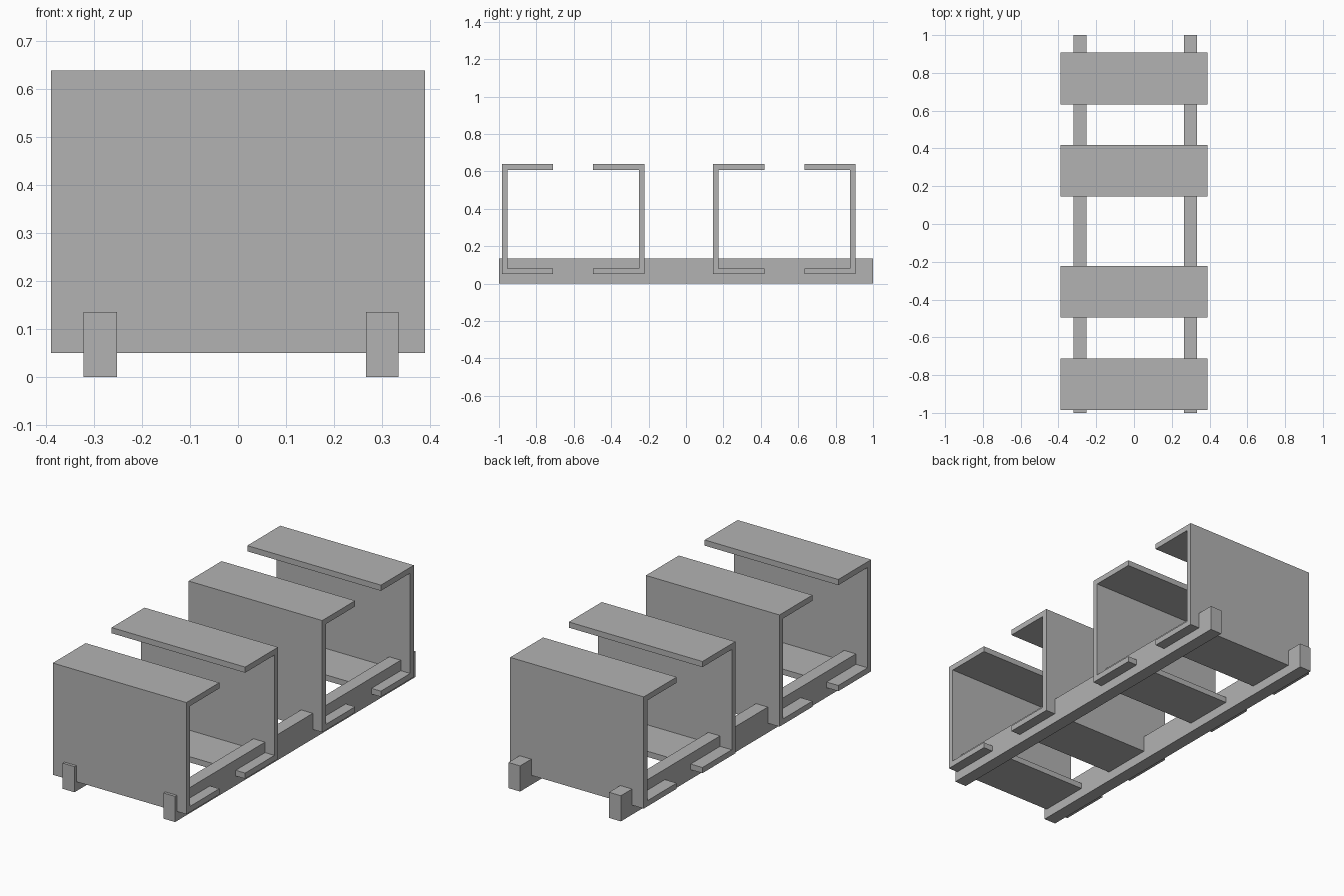
import bpy
import bmesh

cube = bpy.data.objects.get("Cube")
if cube:
    bpy.data.objects.remove(cube, do_unlink=True)

# Single plain steel colour
STEEL = (0.45, 0.45, 0.45, 1.0)
steel = bpy.data.materials.new("steel_grey")
steel.use_nodes = True
steel.diffuse_color = STEEL
steel.node_tree.nodes["Principled BSDF"].inputs["Base Color"].default_value = STEEL


def extrude_profile(name, profile, x0, x1):
    """Sweep a closed (y, z) outline along x."""
    bm = bmesh.new()
    face = bm.faces.new([bm.verts.new((x0, y, z)) for y, z in profile])
    swept = bmesh.ops.extrude_face_region(bm, geom=[face])
    verts = [v for v in swept["geom"] if isinstance(v, bmesh.types.BMVert)]
    bmesh.ops.translate(bm, verts=verts, vec=(x1 - x0, 0, 0))
    bmesh.ops.recalc_face_normals(bm, faces=bm.faces)
    mesh = bpy.data.meshes.new(name)
    bm.to_mesh(mesh)
    bm.free()
    mesh.materials.append(steel)
    obj = bpy.data.objects.new(name, mesh)
    bpy.context.collection.objects.link(obj)
    return obj


# Two long base rails
rail = [(-1, 0), (1, 0), (1, 0.135), (-1, 0.135)]
extrude_profile("right_rail", rail, -0.321, -0.252)
extrude_profile("left_rail", rail, 0.266, 0.334)

# Four C-shaped channels in facing pairs
HALF_WIDTH, BOTTOM, TOP = 0.389, 0.05, 0.638
DEPTH, THICK = 0.274, 0.03


def channel(name, back, direction):
    """Channel with its web at y = back and flanges reaching along direction."""
    tip = back + direction * DEPTH
    inner = back + direction * THICK
    profile = [(back, BOTTOM), (tip, BOTTOM), (tip, BOTTOM + THICK),
               (inner, BOTTOM + THICK), (inner, TOP - THICK),
               (tip, TOP - THICK), (tip, TOP), (back, TOP)]
    extrude_profile(name, profile, -HALF_WIDTH, HALF_WIDTH)


for pair, front, rear in (("front", -0.985, -0.222), ("rear", 0.145, 0.907)):
    channel(pair + "_pair_front_channel", front, 1)
    channel(pair + "_pair_rear_channel", rear, -1)
